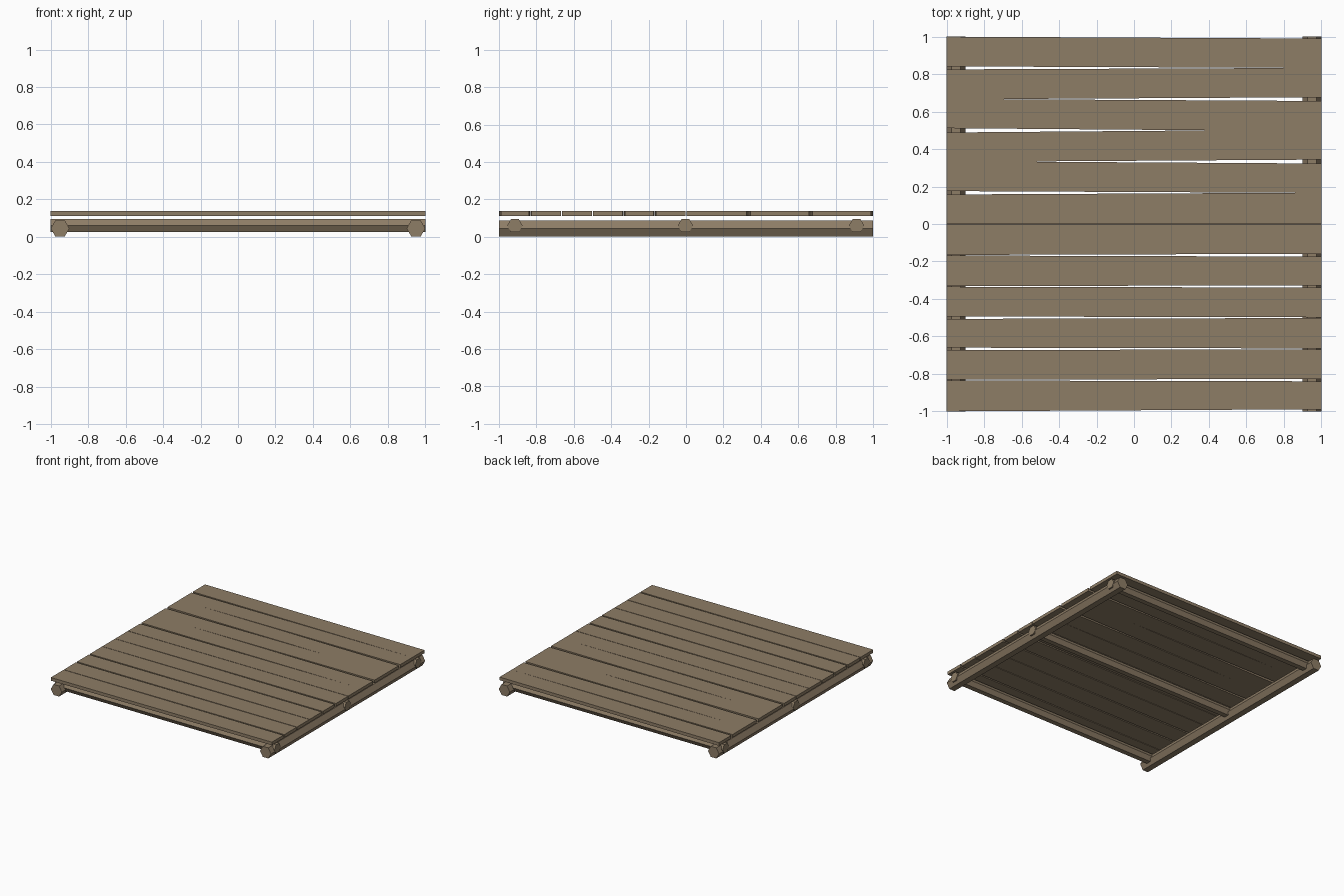
import bpy
import math

cube = bpy.data.objects.get("Cube")
if cube:
    bpy.data.objects.remove(cube)

wood = bpy.data.materials.new("weathered_wood")
wood.use_nodes = True
colour = (0.27, 0.205, 0.133, 1)
wood.diffuse_color = colour
wood.node_tree.nodes["Principled BSDF"].inputs["Base Color"].default_value = colour


def prism(name, start, end):
    """Join two matching end outlines into a closed solid."""
    n = len(start)
    faces = [tuple(reversed(range(n))), tuple(range(n, 2 * n))]
    faces += [(i, (i + 1) % n, n + (i + 1) % n, n + i) for i in range(n)]
    mesh = bpy.data.meshes.new(name)
    mesh.from_pydata(start + end, [], faces)
    mesh.materials.append(wood)
    obj = bpy.data.objects.new(name, mesh)
    bpy.context.collection.objects.link(obj)
    return obj


def hexagon(radius):
    angles = [math.radians(60 * k) for k in range(6)]
    return [(radius * math.cos(a), radius * math.sin(a)) for a in angles]


# Two long bearers running front to back
for side, x in (("right", -0.95), ("left", 0.95)):
    ring = [(x - u, 0.045 + v) for u, v in hexagon(0.05)]
    prism("bearer_" + side, [(u, 1, v) for u, v in ring], [(u, -1, v) for u, v in ring][:])
    obj = bpy.data.objects["bearer_" + side]
    obj.data.flip_normals()

# Three thinner cross poles running side to side
for place, y in (("front", -0.915), ("middle", -0.003), ("back", 0.912)):
    ring = [(y + u, 0.06 + v) for u, v in hexagon(0.041)]
    prism("cross_pole_" + place, [(-1, u, v) for u, v in ring], [(1, u, v) for u, v in ring])

# Deck planks: gap widths at the left-hand and right-hand end of each seam, back to front
BOTTOM, TOP = 0.112, 0.138
PITCH = 1 / 6
seams = [(0, 0.02), (0.016, 0), (-0.002, 0.02), (0.023, -0.009),
         (-0.004, 0.021), (0.018, -0.001), (0.004, 0.004), (0.003, 0.015),
         (0.003, 0.012), (0.013, 0.004), (0.013, 0.005), (0.004, 0.013), (0, 0.022)]


def plank_end(x, row, end):
    back = 1 - row * PITCH - seams[row][end] / 2
    front = 1 - (row + 1) * PITCH + seams[row + 1][end] / 2
    return [(x, front, BOTTOM), (x, back, BOTTOM), (x, back, TOP), (x, front, TOP)]


for row in range(len(seams) - 1):
    prism(f"plank_{row + 1}", plank_end(-1, row, 0), plank_end(1, row, 1))
